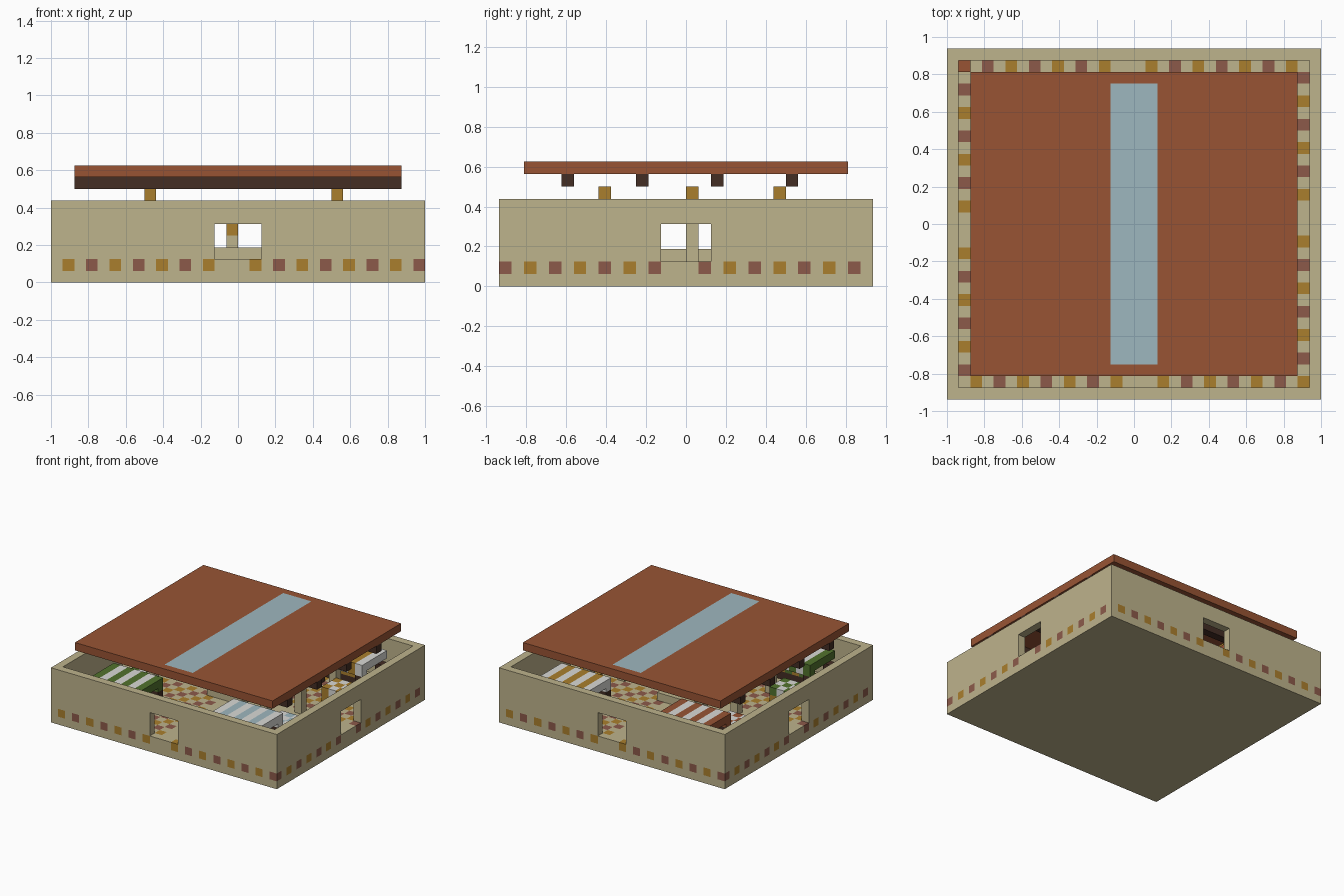
import bpy, bmesh, math
from mathutils import Vector

U = 1 / 16                      # grid unit of the whole building
OX, OY = -1.0, -0.9375          # lower corner of the grid

if "Cube" in bpy.data.objects:
    bpy.data.objects.remove(bpy.data.objects["Cube"], do_unlink=True)


def material(name, rgb):
    lin = [((c / 255 + 0.055) / 1.055) ** 2.4 for c in rgb] + [1]
    m = bpy.data.materials.new(name)
    m.use_nodes = True
    m.diffuse_color = lin
    bsdf = m.node_tree.nodes["Principled BSDF"]
    bsdf.inputs["Base Color"].default_value = lin
    bsdf.inputs["Roughness"].default_value = 0.9
    return m


SAND = material("sandstone", (190, 179, 140))
TERRA = material("terracotta", (152, 84, 52))
ROSE = material("rose_brown", (140, 90, 74))
GOLD = material("gold", (170, 127, 45))
DARK = material("dark_wood", (68, 45, 36))
GLASS = material("pale_blue", (158, 183, 191))
GREEN = material("leaf_green", (82, 115, 45))
WHITE = material("canvas_white", (218, 218, 214))


def finish(name, bm, mats):
    me = bpy.data.meshes.new(name)
    bmesh.ops.recalc_face_normals(bm, faces=bm.faces)
    bm.to_mesh(me)
    bm.free()
    for m in mats:
        me.materials.append(m)
    ob = bpy.data.objects.new(name, me)
    bpy.context.collection.objects.link(ob)
    return ob


def slab(name, i, j, k, mats, rule=None):
    """Block over grid ranges (start, end); a rule colours its cells."""
    bm = bmesh.new()
    ni, nj = (i[1] - i[0], j[1] - j[0]) if rule else (1, 1)
    bmesh.ops.create_grid(bm, x_segments=ni, y_segments=nj, size=0.5)
    size = Vector(((i[1] - i[0]) * U, (j[1] - j[0]) * U, 1))
    low = Vector((OX + i[0] * U, OY + j[0] * U, k[0] * U))
    for v in bm.verts:
        v.co = low + Vector(((v.co.x + 0.5) * size.x, (v.co.y + 0.5) * size.y, 0))
    bottom = bm.faces[:]
    top = bmesh.ops.extrude_face_region(bm, geom=bottom, use_keep_orig=True)["geom"]
    bmesh.ops.translate(bm, vec=(0, 0, (k[1] - k[0]) * U),
                        verts=[g for g in top if isinstance(g, bmesh.types.BMVert)])
    bmesh.ops.recalc_face_normals(bm, faces=bm.faces)
    if rule:
        for f in bm.faces:
            c = f.calc_center_median() - f.normal * 0.01
            f.material_index = rule(math.floor((c.x - OX) / U), math.floor((c.y - OY) / U))
    return finish(name, bm, mats)


# base and mosaic floor with two plain crossing lanes
slab("base", (0, 32), (0, 30), (0, 1), [SAND])


def mosaic(i, j):
    if i in (15, 16) or j in (14, 15):
        return 0
    return {1: 1, 3: 2}.get((i - j) % 4, 0)


slab("mosaic_floor", (0, 32), (0, 30), (1, 2), [SAND, GOLD, ROSE], mosaic)

# outer walls, hollowed and pierced by one opening per side
walls = slab("walls", (0, 32), (0, 30), (2, 7), [SAND])
cutters = [slab("cut_room", (1, 31), (1, 29), (1, 8), [SAND]),
           slab("cut_front_back", (14, 18), (-1, 31), (1, 5), [SAND]),
           slab("cut_sides", (-1, 33), (13, 17), (1, 5), [SAND])]
for c in cutters:
    c.hide_render = True
    mod = walls.modifiers.new(c.name, "BOOLEAN")
    mod.operation, mod.solver, mod.object = "DIFFERENCE", "EXACT", c
deps = bpy.context.evaluated_depsgraph_get()
cut_mesh = bpy.data.meshes.new_from_object(walls.evaluated_get(deps))
walls.modifiers.clear()
walls.data = cut_mesh
for c in cutters:
    bpy.data.objects.remove(c, do_unlink=True)

# columns with gold capitals
for i in (8, 24):
    for j in (8, 15, 22):
        slab("column", (i, i + 1), (j, j + 1), (2, 7), [SAND])
        slab("capital", (i, i + 1), (j, j + 1), (7, 8), [GOLD])

# roof beams and roof with skylight
for j in (5, 11, 17, 23):
    slab("roof_beam", (2, 30), (j, j + 1), (8, 9), [DARK])
slab("roof", (2, 30), (2, 28), (9, 10), [TERRA, GLASS],
     lambda i, j: int(14 <= i < 18 and 3 <= j < 27))

# central fountain
slab("fountain_basin", (13, 18), (13, 18), (2, 3), [SAND, GLASS],
     lambda i, j: int(14 <= i < 17 and 14 <= j < 17))
slab("fountain_pillar", (15, 16), (15, 16), (3, 4), [SAND])
slab("fountain_top", (15, 16), (15, 16), (4, 5), [GOLD])


# market stalls, one in each corner of the hall
def stall(label, i, j, back, colour):
    stripes = lambda a, b: a % 2
    checks = lambda a, b: (a + b) % 2
    lane = j if back else j + 4                 # row facing the middle lane
    slab(label + "_awning", (i, i + 7), (j, j + 5), (5, 6), [colour, WHITE], stripes)
    slab(label + "_valance", (i, i + 7), (lane, lane + 1), (4.5, 5), [colour, WHITE], stripes)
    slab(label + "_counter", (i, i + 7), (j + 2, j + 3), (2, 3), [DARK])
    slab(label + "_goods", (i + 1, i + 6), (j + 2, j + 3), (3, 3.5), [colour, GOLD], stripes)
    for a in (i, i + 6):
        for b in (j, j + 4):
            slab(label + "_post", (a, a + 1), (b, b + 1), (2, 4.5), [DARK])
    # crates stacked toward the lane
    a = i + 4 if i > 15 else i
    b = j - 4 if back else j + 6
    slab(label + "_crate", (a, a + 3), (b, b + 3), (2, 3), [GOLD])
    slab(label + "_crate_goods", (a, a + 3), (b, b + 3), (3, 4), [colour, WHITE], checks)


stall("green_stall", 4, 2, False, GREEN)
stall("blue_stall", 21, 2, False, GLASS)
stall("red_stall", 4, 23, True, TERRA)
stall("yellow_stall", 21, 23, True, GOLD)

# clay pot in the back corner
slab("corner_pot", (1, 2), (28, 29), (2, 4), [TERRA])
